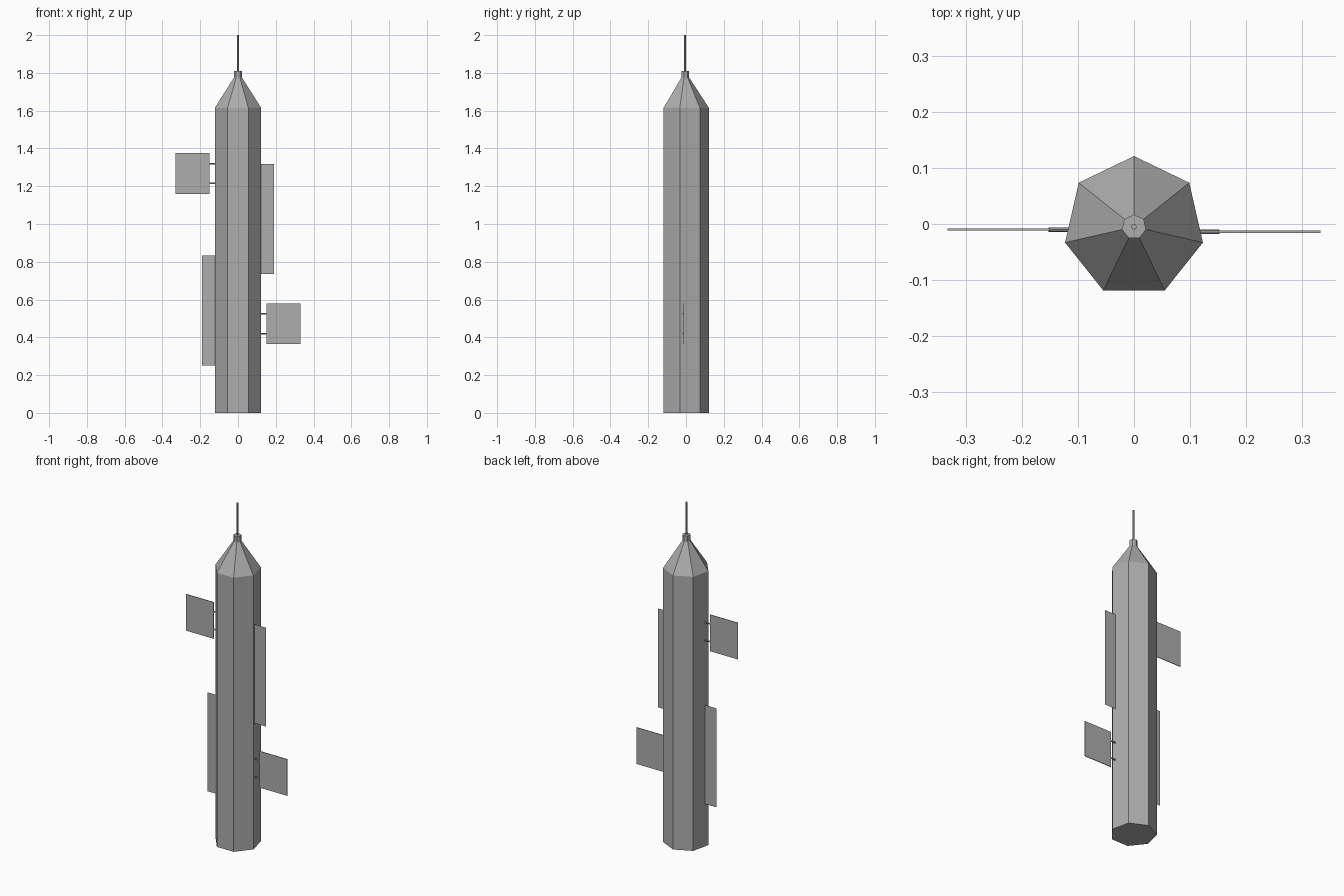
import bpy, bmesh, math
from mathutils import Matrix, Vector

cube = bpy.data.objects.get("Cube")
if cube:
    bpy.data.objects.remove(cube, do_unlink=True)

grey = bpy.data.materials.new("light_grey")
grey.use_nodes = True
colour = (0.42, 0.42, 0.42, 1)
grey.diffuse_color = colour
grey.node_tree.nodes["Principled BSDF"].inputs["Base Color"].default_value = colour

AXIS_Y = -0.005


def add_object(name, bm):
    mesh = bpy.data.meshes.new(name)
    bm.to_mesh(mesh)
    bm.free()
    mesh.materials.append(grey)
    obj = bpy.data.objects.new(name, mesh)
    bpy.context.collection.objects.link(obj)
    return obj


def lathe(name, profile, sides):
    """Closed faceted solid from (radius, height) rings, one corner facing +y."""
    bm = bmesh.new()
    rings = []
    for r, z in profile:
        angles = [math.pi / 2 + math.tau * i / sides for i in range(sides)]
        rings.append([bm.verts.new((r * math.cos(a), AXIS_Y + r * math.sin(a), z))
                      for a in angles])
    for low, high in zip(rings, rings[1:]):
        for i in range(sides):
            j = (i + 1) % sides
            bm.faces.new((low[i], low[j], high[j], high[i]))
    bm.faces.new(rings[0][::-1])
    bm.faces.new(rings[-1])
    return add_object(name, bm)


def box(name, x0, x1, y, z0, z1, thick):
    bm = bmesh.new()
    size = Matrix.Diagonal((abs(x1 - x0), thick, z1 - z0, 1))
    place = Matrix.Translation(((x0 + x1) / 2, y, (z0 + z1) / 2))
    bmesh.ops.create_cube(bm, size=1, matrix=place @ size)
    return add_object(name, bm)


def sheet(name, x0, x1, y, z0, z1):
    """Single flat sheet in the xz plane."""
    bm = bmesh.new()
    corners = ((x0, z0), (x1, z0), (x1, z1), (x0, z1))
    bm.faces.new([bm.verts.new((x, y, z)) for x, z in corners])
    return add_object(name, bm)


def rod(name, x0, x1, y, z, r):
    bm = bmesh.new()
    place = Matrix.Translation(((x0 + x1) / 2, y, z)) @ Matrix.Rotation(math.pi / 2, 4, 'Y')
    bmesh.ops.create_cone(bm, cap_ends=True, segments=8, radius1=r, radius2=r,
                          depth=abs(x1 - x0), matrix=place)
    return add_object(name, bm)


# Seven-sided tower with tapering roof, neck and mast
lathe("tower", [(0.126, 0), (0.126, 1.615)], 7)
lathe("roof", [(0.126, 1.615), (0.022, 1.775)], 7)
lathe("neck", [(0.022, 1.77), (0.022, 1.81)], 7)
lathe("mast", [(0.005, 1.81), (0.005, 2.0)], 8)

# Hanging signs on paired brackets, and long fins, one of each per side
for side, sx, y, sign_z, fin_z in (("left", 1, -0.014, 0.365, 0.735),
                                   ("right", -1, -0.01, 1.16, 0.25)):
    box(side + "_sign", sx * 0.15, sx * 0.332, y, sign_z, sign_z + 0.215, 0.004)
    for label, dz in (("lower", 0.055), ("upper", 0.16)):
        rod(f"{side}_{label}_bracket", sx * 0.11, sx * 0.152, y, sign_z + dz, 0.004)
    sheet(side + "_fin", sx * 0.11, sx * 0.191, y, fin_z, fin_z + 0.583)
